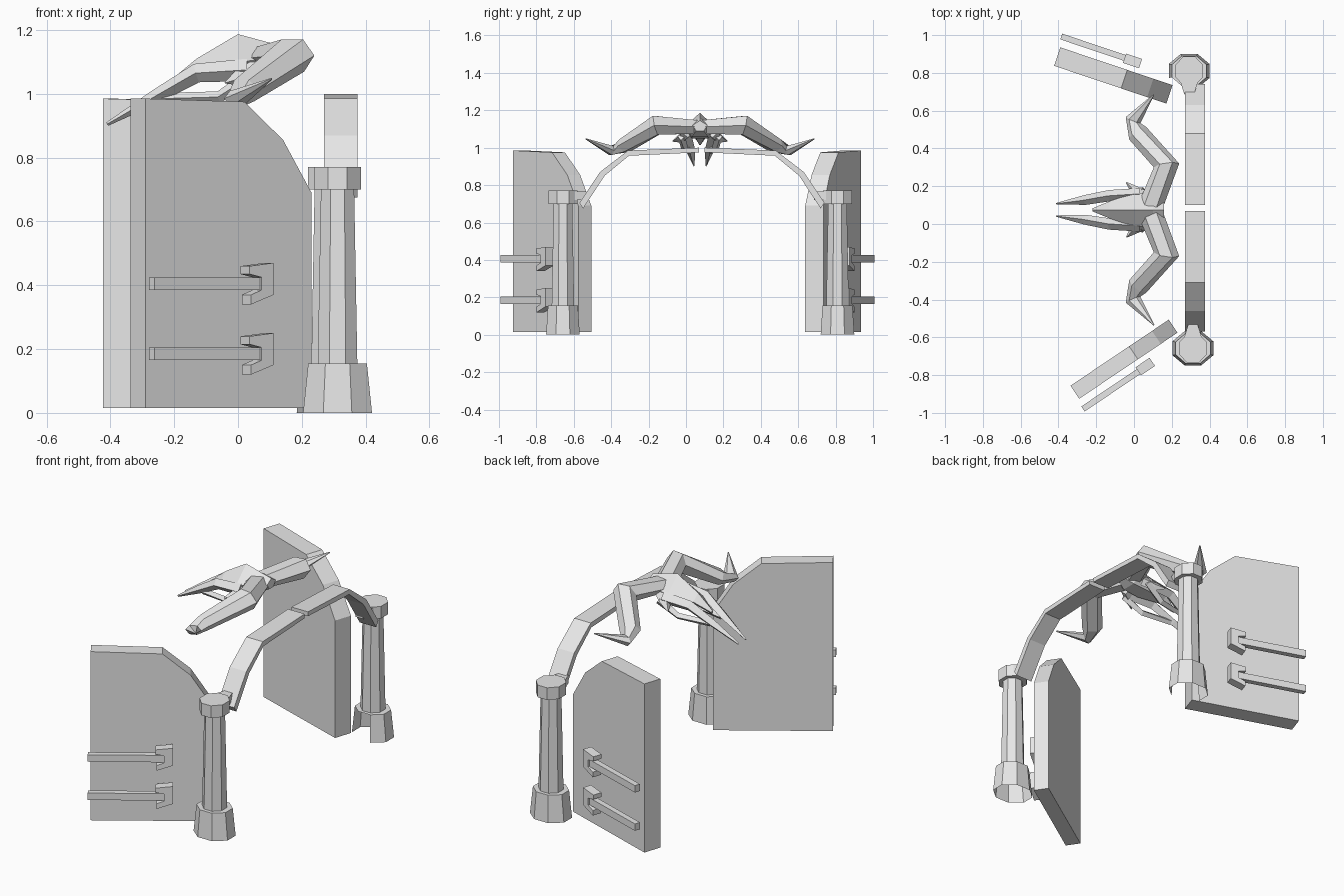
import bpy, bmesh, math
from mathutils import Vector, Matrix

cube = bpy.data.objects.get("Cube")
if cube:
    bpy.data.objects.remove(cube, do_unlink=True)

stone = bpy.data.materials.new("pale grey")
stone.use_nodes = True
grey = (0.8, 0.8, 0.8, 1)
stone.diffuse_color = grey
stone.node_tree.nodes["Principled BSDF"].inputs["Base Color"].default_value = grey


def finish(name, bm):
    bmesh.ops.recalc_face_normals(bm, faces=bm.faces)
    mesh = bpy.data.meshes.new(name)
    bm.to_mesh(mesh)
    bm.free()
    mesh.materials.append(stone)
    obj = bpy.data.objects.new(name, mesh)
    bpy.context.collection.objects.link(obj)
    return obj


def loft(name, rings, cap_start=True, cap_end=True):
    """Skin a list of equal-length point rings."""
    bm = bmesh.new()
    loops = [[bm.verts.new(p) for p in ring] for ring in rings]
    for a, b in zip(loops, loops[1:]):
        for i in range(len(a)):
            j = (i + 1) % len(a)
            bm.faces.new((a[i], a[j], b[j], b[i]))
    if cap_start:
        bm.faces.new(loops[0])
    if cap_end:
        bm.faces.new(loops[-1])
    return finish(name, bm)


def slab(name, profile, low, high, place):
    """Extrude a 2D profile from low to high; place maps (a, depth, b) to space."""
    return loft(name, [[place(a, d, b) for a, b in profile] for d in (low, high)])


MID = 0.075  # symmetry plane of the horned skull


def limb(name, path, side, sides=6):
    """Tapering faceted tube; path rows are x, outward distance, z, half width, half height."""
    pts = [Vector((x, MID + side * d, z)) for x, d, z, w, h in path]
    rings = []
    for i, p in enumerate(pts):
        t = (pts[min(i + 1, len(pts) - 1)] - pts[max(i - 1, 0)]).normalized()
        across = t.cross(Vector((0, 0, 1))).normalized()
        up = across.cross(t)
        w, h = path[i][3:]
        rings.append([p + across * w * math.cos(k * math.tau / sides)
                      + up * h * math.sin(k * math.tau / sides) for k in range(sides)])
    return loft(name, rings)


# Doors with clipped tops, each carrying two latches on its outer face
door_profile = [(0, 0.015), (0.627, 0.015), (0.627, 0.69), (0.52, 0.855), (0.374, 0.975), (0, 0.985)]
hook_profile = [(0.34, 0.055), (0.43, 0.065), (0.43, -0.035), (0.345, -0.065),
                (0.345, -0.035), (0.385, -0.02), (0.385, 0.02), (0.34, 0.03)]
doors = [("right", (-0.29, -0.925), 33.9, -1, 0.083), ("left", (-0.39, 0.935), -18.6, 1, 0.103)]
for label, corner, angle, side, thick in doors:
    a = math.radians(angle)
    along = Vector((math.cos(a), math.sin(a), 0))
    out = Vector((-math.sin(a), math.cos(a), 0)) * side
    origin = Vector((*corner, 0))

    def place(u, v, z):
        return origin + along * u + out * v + Vector((0, 0, z))

    slab(label + "_door", door_profile, -thick, 0, place)
    for level, z in (("lower", 0.185), ("upper", 0.405)):
        bar = [(-0.014, z - 0.02), (0.42, z - 0.02), (0.42, z + 0.02), (-0.014, z + 0.02)]
        slab(f"{label}_{level}_latch_bar", bar, 0.04, 0.072, place)
        hook = [(u, z + h) for u, h in hook_profile]
        slab(f"{label}_{level}_latch_hook", hook, 0.028, 0.08, place)

# Octagonal columns: z, half width, half depth
column_rings = [(0, 0.108, 0.09), (0.155, 0.092, 0.08), (0.155, 0.062, 0.06), (0.7, 0.052, 0.05),
                (0.7, 0.073, 0.078), (0.77, 0.073, 0.078)]
for label, cx, cy, side in (("right", 0.312, -0.658, -1), ("left", 0.292, 0.81, 1)):
    rings = []
    for z, rx, ry in column_rings:
        ring = []
        for k in range(8):
            t = (k + 0.5) * math.tau / 8
            s = 1 / math.cos(math.pi / 8)
            ring.append((cx + rx * s * math.cos(t), cy + ry * s * math.sin(t), z))
        rings.append(ring)
    column = loft(label + "_column", rings, cap_start=False)
    # The left base is open where it meets the door
    if side > 0:
        bm = bmesh.new()
        bm.from_mesh(column.data)
        gone = [f for f in bm.faces if f.calc_center_median().z < 0.15
                and f.normal.y < -0.3 and f.normal.x < 0.3]
        bmesh.ops.delete(bm, geom=gone, context='FACES')
        bm.to_mesh(column.data)
        bm.free()
    # Wedge under the foot of the arch
    foot = [(-0.065, 0.0), (0.065, 0.0), (0.025, 0.125), (-0.025, 0.125)]
    loft(label + "_arch_foot", [[(cx + x, cy - side * y, z) for x, y in foot]
                                for z in (0.72, 0.765)])

# Two bent planks forming the arch
plank = [(0.07, 1.0), (-0.31, 0.985), (-0.46, 0.87), (-0.57, 0.705),
         (-0.55, 0.675), (-0.435, 0.85), (-0.305, 0.957), (0.07, 0.975)]
for label, flip in (("right", False), ("left", True)):
    outline = [(0.17 - y if flip else y, z) for y, z in plank]
    slab(label + "_arch_plank", outline, 0.27, 0.375, lambda y, d, z: Vector((d, y, z)))

# Cranium: x, half width, crown height, brow height, underside
cranium = [(0.16, 0.04, 1.145, 1.12, 1.09), (0.1, 0.085, 1.16, 1.11, 1.06),
           (0.0, 0.09, 1.187, 1.1, 1.05), (-0.13, 0.045, 1.11, 1.075, 1.05),
           (-0.22, 0.008, 1.035, 1.025, 1.015)]
loft("cranium", [[(x, MID, top), (x, MID + w, brow), (x, MID + w * 0.5, low),
                  (x, MID - w * 0.5, low), (x, MID - w, brow)]
                 for x, w, top, brow, low in cranium])

# Paired parts of the skull
horn = [(0.08, 0, 1.11, 0.065, 0.04), (0.172, 0.235, 1.12, 0.068, 0.06),
        (0.02, 0.405, 1.01, 0.056, 0.042), (-0.005, 0.475, 0.985, 0.042, 0.028),
        (0.105, 0.61, 1.047, 0.003, 0.003)]
upper_jaw = [(0.03, 0.085, 1.075, 0.03, 0.035), (-0.13, 0.075, 1.065, 0.03, 0.03),
             (-0.26, 0.052, 0.99, 0.026, 0.022), (-0.41, 0.033, 0.905, 0.004, 0.006)]
lower_jaw = [(0.05, 0.1, 1.06, 0.02, 0.025), (-0.06, 0.08, 0.99, 0.02, 0.018),
             (-0.24, 0.052, 0.985, 0.014, 0.018)]
cheek = [(0.06, 0.07, 1.08, 0.03, 0.03), (0.0, 0.105, 1.05, 0.025, 0.025),
         (-0.04, 0.145, 1.035, 0.003, 0.003)]
parts = {"horn": horn, "upper_jaw": upper_jaw, "lower_jaw": lower_jaw, "cheek_spur": cheek}
for label, side in (("right", -1), ("left", 1)):
    for part, path in parts.items():
        limb(f"{label}_{part}", path, side, 6 if part == "horn" else 4)
